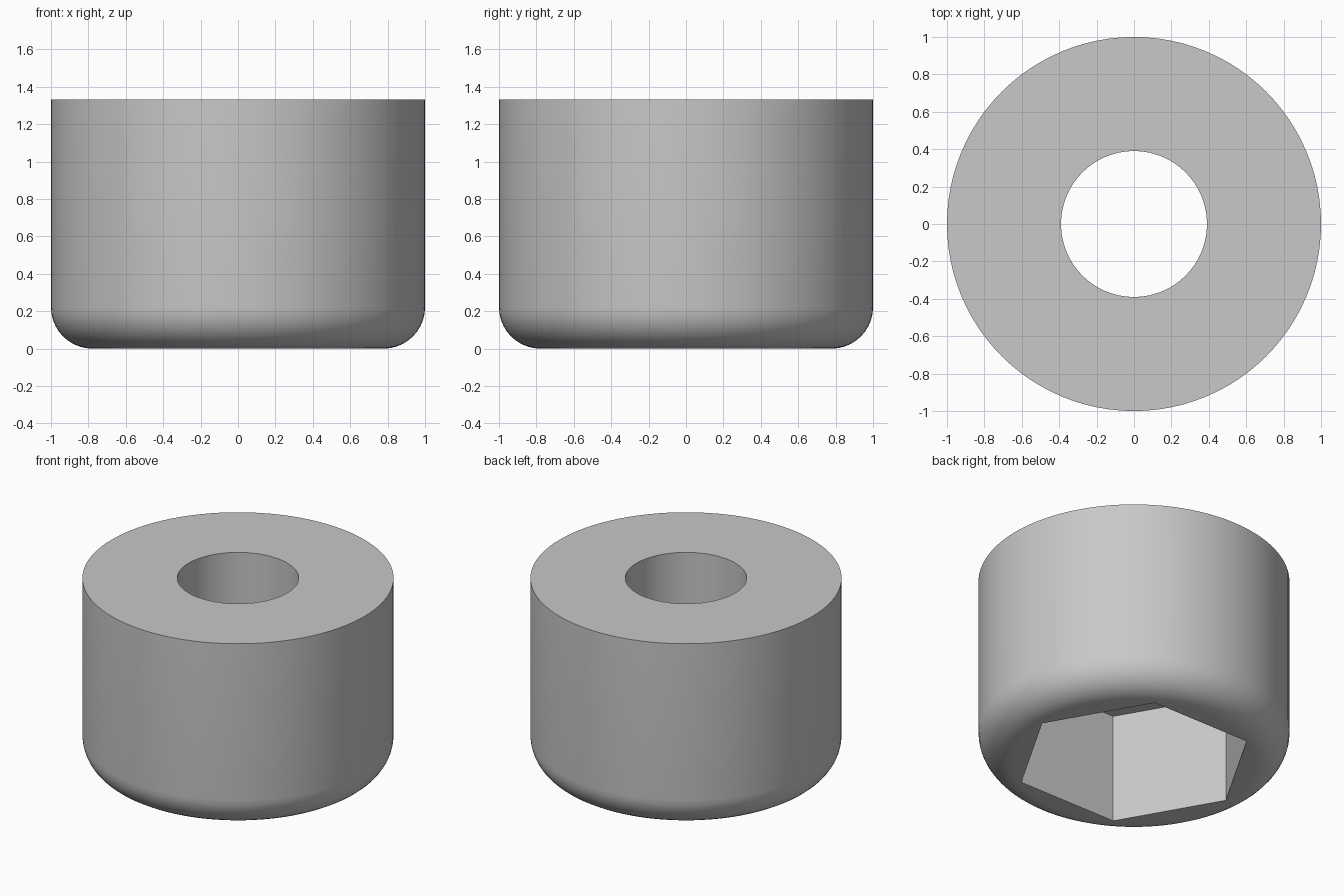
import bpy
import math

cube = bpy.data.objects.get("Cube")
if cube:
    bpy.data.objects.remove(cube, do_unlink=True)

HEIGHT = 1.333
FILLET = 0.222
POCKET_DEPTH = 0.775
POCKET_RADIUS = 0.77
BORE_RADIUS = 0.39
SEGMENTS = 96

# Single plain grey
grey = bpy.data.materials.new("light_grey")
grey.use_nodes = True
colour = (0.58, 0.58, 0.58, 1)
grey.diffuse_color = colour
grey.node_tree.nodes["Principled BSDF"].inputs["Base Color"].default_value = colour


def cylinder(name, sides, radius, bottom, top):
    bpy.ops.mesh.primitive_cylinder_add(
        vertices=sides, radius=radius, depth=top - bottom,
        location=(0, 0, (bottom + top) / 2))
    obj = bpy.context.object
    obj.name = name
    obj.data.materials.append(grey)
    return obj


def apply_modifier(obj, modifier):
    bpy.ops.object.select_all(action='DESELECT')
    obj.select_set(True)
    bpy.context.view_layer.objects.active = obj
    bpy.ops.object.modifier_apply(modifier=modifier.name)


# Round body with a rounded bottom rim
body = cylinder("cap_body", SEGMENTS, 1, 0, HEIGHT)
weights = body.data.attributes.new("bevel_weight_edge", 'FLOAT', 'EDGE')
for edge in body.data.edges:
    if all(body.data.vertices[v].co.z < 0 for v in edge.vertices):
        weights.data[edge.index].value = 1
bevel = body.modifiers.new("rounded_rim", 'BEVEL')
bevel.limit_method = 'WEIGHT'
bevel.width = FILLET
bevel.segments = 10
apply_modifier(body, bevel)

# Hexagonal pocket from below and round bore through the top
pocket = cylinder("hex_pocket_cutter", 6, POCKET_RADIUS, -0.2, POCKET_DEPTH)
pocket.rotation_euler.z = math.radians(30)  # corners on the x axis
bore = cylinder("bore_cutter", SEGMENTS, BORE_RADIUS, 0.5, HEIGHT + 0.2)
bpy.context.view_layer.update()
for cutter in (pocket, bore):
    cut = body.modifiers.new("cut", 'BOOLEAN')
    cut.operation = 'DIFFERENCE'
    cut.solver = 'EXACT'
    cut.object = cutter
    apply_modifier(body, cut)
    bpy.data.objects.remove(cutter, do_unlink=True)

bpy.ops.object.shade_smooth_by_angle(angle=math.radians(30))
